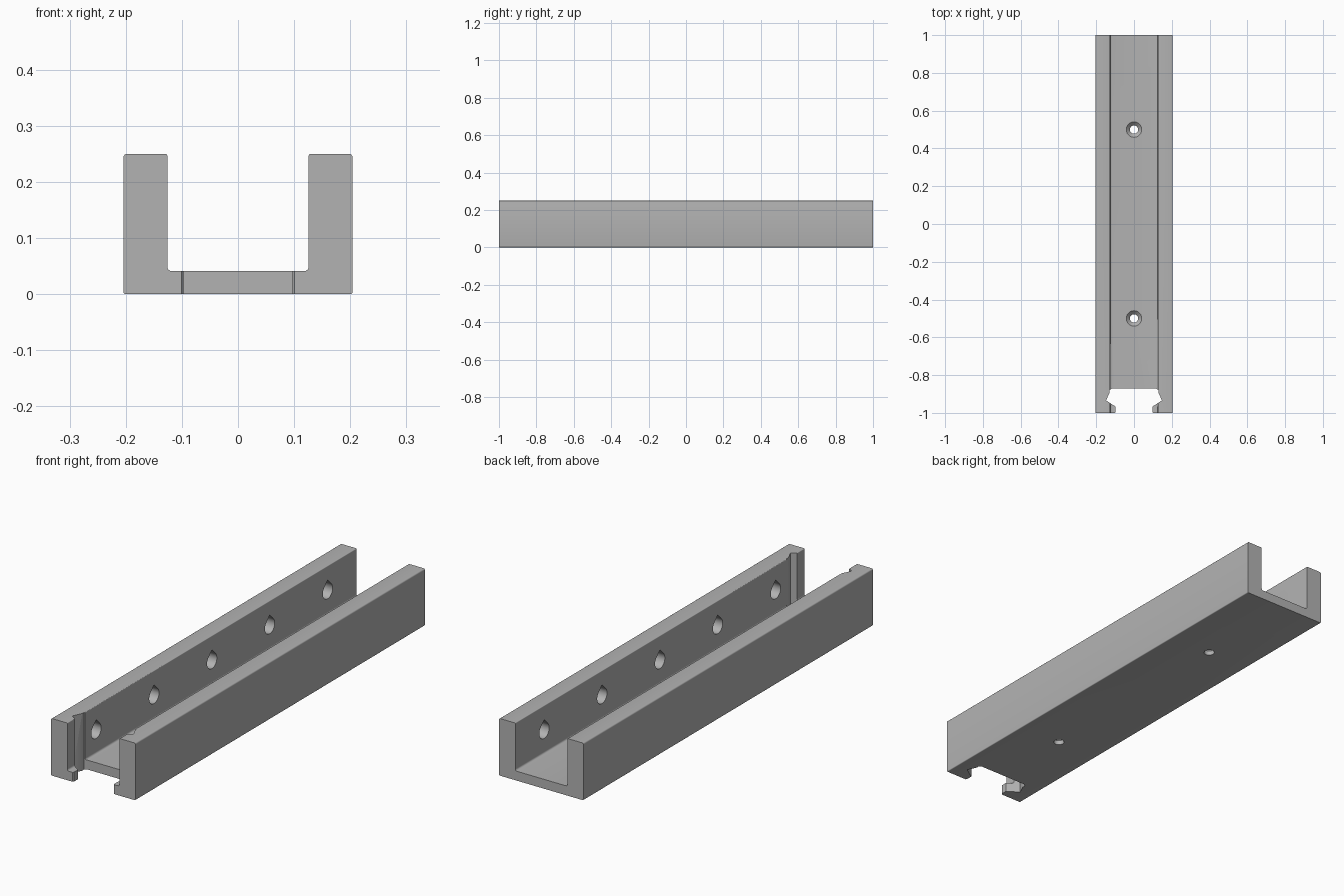
import bpy, bmesh, math
from mathutils import Matrix, Vector

cube = bpy.data.objects.get("Cube")
if cube:
    bpy.data.objects.remove(cube, do_unlink=True)

HALF_WIDTH, INNER, HEIGHT, FLOOR = 0.204, 0.126, 0.25, 0.041

grey = bpy.data.materials.new("plain_grey")
grey.use_nodes = True
grey.diffuse_color = (0.45, 0.45, 0.45, 1)
grey.node_tree.nodes["Principled BSDF"].inputs["Base Color"].default_value = (0.45, 0.45, 0.45, 1)


def rounded(corners, steps=4):
    """Round each (x, z, radius) corner of a closed outline."""
    out = []
    for i, (x, z, r) in enumerate(corners):
        p = Vector((x, z))
        a = Vector(corners[i - 1][:2]) - p
        b = Vector(corners[(i + 1) % len(corners)][:2]) - p
        a, b = a.normalized() * r, b.normalized() * r
        for k in range(steps + 1):
            t = k / steps * math.pi / 2
            out.append(p + a * (1 - math.sin(t)) + b * (1 - math.cos(t)))
    return out


def prism(bm, outline, depth, matrix):
    """Extrude a flat outline along local z, then place it."""
    face = bm.faces.new([bm.verts.new((p[0], p[1], 0)) for p in outline])
    top = bmesh.ops.extrude_face_region(bm, geom=[face])["geom"]
    new = [v for v in top if isinstance(v, bmesh.types.BMVert)]
    bmesh.ops.translate(bm, verts=new, vec=(0, 0, depth))
    bmesh.ops.transform(bm, matrix=matrix, verts=list(face.verts) + new)


def to_object(bm, name):
    bmesh.ops.recalc_face_normals(bm, faces=bm.faces)
    mesh = bpy.data.meshes.new(name)
    bm.to_mesh(mesh)
    bm.free()
    mesh.materials.append(grey)
    obj = bpy.data.objects.new(name, mesh)
    bpy.context.collection.objects.link(obj)
    return obj


# U-shaped channel body
right_half = [(HALF_WIDTH, 0, 0.004), (HALF_WIDTH, HEIGHT, 0.006),
              (INNER, HEIGHT, 0.003), (INNER, FLOOR, 0.008)]
left_half = [(-x, z, r) for x, z, r in reversed(right_half)]
bm = bmesh.new()
prism(bm, rounded(right_half + left_half), 2,
      Matrix.Translation((0, 1, 0)) @ Matrix.Rotation(math.pi / 2, 4, "X"))
channel = to_object(bm, "channel_body")

bm = bmesh.new()

# Snap-in notch at the front end
notch = [(0.101, -1.02), (0.101, -1), (0.097, -0.995), (0.097, -0.967),
         (0.148, -0.934), (0.129, -0.893), (0.129, -0.879), (0.118, -0.872)]
notch += [(-x, y) for x, y in reversed(notch)]
prism(bm, notch, HEIGHT + 0.1, Matrix.Translation((0, 0, -0.05)))

# Blind teardrop sockets inside both walls
R, DEPTH = 0.034, 0.05
drop = [(0, R * math.sqrt(2))]
for k in range(25):
    a = math.radians(135 + 270 * k / 24)
    drop.append((R * math.cos(a), R * math.sin(a)))
for side in (-1, 1):
    turn = Matrix.Rotation(side * math.pi / 2, 4, "Z") @ Matrix.Rotation(math.pi / 2, 4, "X")
    for i in range(5):
        place = Matrix.Translation((side * (INNER - 0.02), -0.8 + 0.4 * i, 0.14))
        prism(bm, drop, DEPTH + 0.02, place @ turn)

# Countersunk screw holes in the floor
for y in (-0.5, 0.5):
    rings = []
    for r, z in ((0.022, -0.02), (0.022, 0.02), (0.041, FLOOR - 0.002), (0.041, 0.06)):
        rings.append([bm.verts.new((r * math.cos(k * math.tau / 32),
                                    y + r * math.sin(k * math.tau / 32), z)) for k in range(32)])
    for lo, hi in zip(rings, rings[1:]):
        for k in range(32):
            n = (k + 1) % 32
            bm.faces.new((lo[k], lo[n], hi[n], hi[k]))
    bm.faces.new(rings[0])
    bm.faces.new(rings[-1])

cutter = to_object(bm, "hole_cutter")
cutter.hide_render = True

# Cut the openings and keep the finished mesh
cut = channel.modifiers.new("openings", "BOOLEAN")
cut.operation, cut.solver, cut.object = "DIFFERENCE", "EXACT", cutter
bpy.context.view_layer.update()
deps = bpy.context.evaluated_depsgraph_get()
finished = bpy.data.meshes.new_from_object(channel.evaluated_get(deps))
channel.modifiers.clear()
channel.data = finished
bpy.data.objects.remove(cutter, do_unlink=True)

bpy.ops.object.select_all(action="DESELECT")
channel.select_set(True)
bpy.context.view_layer.objects.active = channel
bpy.ops.object.shade_smooth_by_angle(angle=math.radians(30))
